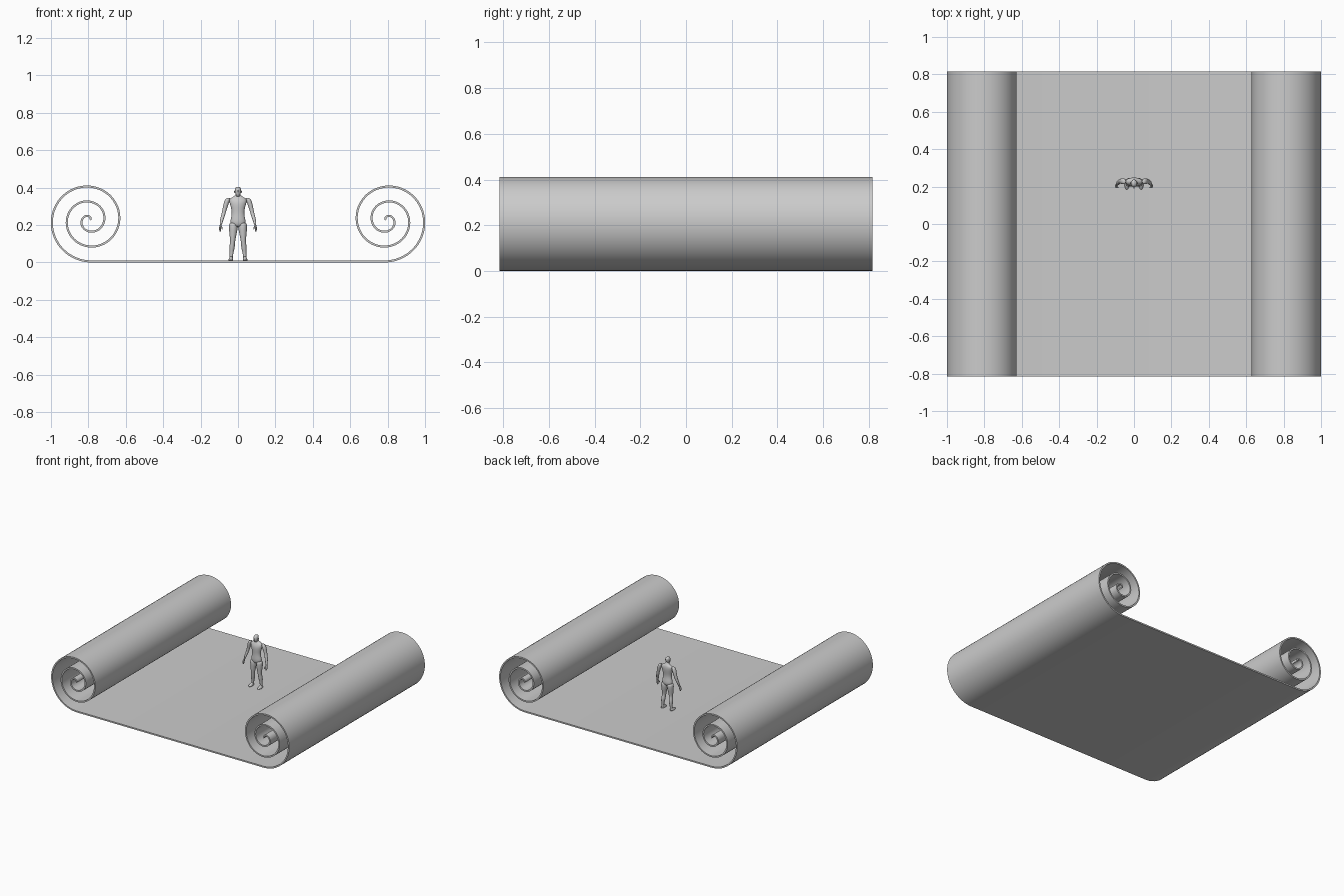
import bpy, bmesh, math

GROUND = 0.011      # top of the sheet


def finish(name, bm):
    bmesh.ops.recalc_face_normals(bm, faces=bm.faces)
    me = bpy.data.meshes.new(name)
    bm.to_mesh(me)
    bm.free()
    ob = bpy.data.objects.new(name, me)
    bpy.context.collection.objects.link(ob)
    bpy.ops.object.select_all(action='DESELECT')
    ob.select_set(True)
    bpy.context.view_layer.objects.active = ob
    return ob


# Sheet: flat middle with an Archimedean curl at each end
CX, CZ, R0, PITCH, THICK = 0.795, 0.2255, 0.22, 0.08, 0.011
STEPS = 56
curl = []
for i in range(int(STEPS * 2.7) + 1):
    t = i / STEPS
    r = R0 - PITCH * t
    a = -math.pi / 2 + t * 2 * math.pi
    curl.append((CX + r * math.cos(a), CZ + r * math.sin(a)))
profile = [(-x, z) for x, z in reversed(curl)] + curl
bm = bmesh.new()
rows = [[bm.verts.new((x, y, z)) for x, z in profile] for y in (-0.815, 0.815)]
for i in range(len(profile) - 1):
    bm.faces.new((rows[0][i], rows[0][i + 1], rows[1][i + 1], rows[1][i]))
sheet = finish("scroll_sheet", bm)
mod = sheet.modifiers.new("thickness", 'SOLIDIFY')
mod.thickness = THICK
mod.offset = 0
bpy.ops.object.modifier_apply(modifier=mod.name)
bpy.ops.object.shade_smooth_by_angle(angle=math.radians(35))


# Body parts: stacks of ellipses (x, y, z, half width, half depth)
def loft(name, rings, mirror=False, n=10):
    bm = bmesh.new()
    loops = []
    for x, y, z, rx, ry in rings:
        loops.append([bm.verts.new((x + rx * math.cos(2 * math.pi * k / n),
                                    y + ry * math.sin(2 * math.pi * k / n), z))
                      for k in range(n)])
    for a, b in zip(loops, loops[1:]):
        for k in range(n):
            bm.faces.new((a[k], a[(k + 1) % n], b[(k + 1) % n], b[k]))
    bm.faces.new(loops[0])
    bm.faces.new(loops[-1])
    ob = finish(name, bm)
    if mirror:
        ob.modifiers.new("mirror", 'MIRROR')
    sub = ob.modifiers.new("smooth", 'SUBSURF')
    sub.levels = sub.render_levels = 2
    bpy.ops.object.shade_smooth()
    return ob


loft("torso", [
    (0, .222, .190, .020, .016), (0, .224, .207, .044, .026),
    (0, .223, .228, .043, .026), (0, .221, .262, .033, .021),
    (0, .222, .295, .040, .025), (0, .224, .322, .049, .027),
    (0, .227, .340, .050, .022), (0, .228, .350, .030, .017),
    (0, .227, .357, .015, .013), (0, .224, .372, .012, .012)])
loft("head", [
    (0, .214, .352, .007, .008), (0, .213, .358, .011, .013),
    (0, .215, .370, .016, .020), (0, .217, .385, .018, .023),
    (0, .219, .397, .016, .021), (0, .220, .405, .008, .011)])
loft("ear", [
    (.017, .219, .372, .002, .003), (.019, .220, .378, .003, .004),
    (.019, .220, .385, .002, .004)], True, 6)
loft("nose", [
    (0, .193, .373, .004, .005), (0, .194, .377, .003, .005),
    (0, .196, .385, .002, .003)], False, 6)
loft("leg", [
    (.027, .223, .215, .021, .023), (.025, .223, .190, .025, .026),
    (.026, .222, .160, .022, .022), (.028, .220, .122, .015, .016),
    (.029, .222, .108, .014, .016), (.032, .227, .080, .016, .018),
    (.034, .228, .055, .011, .013), (.036, .228, .032, .009, .011),
    (.036, .228, .013, .010, .013)], True)
loft("foot", [
    (.038, .212, GROUND - .003, .013, .030), (.038, .212, .017, .014, .031),
    (.037, .217, .024, .010, .022), (.036, .225, .034, .007, .011)], True)
loft("arm", [
    (.050, .228, .346, .008, .010), (.056, .228, .336, .015, .017),
    (.064, .229, .312, .015, .016), (.071, .229, .285, .012, .013),
    (.078, .227, .258, .011, .012), (.085, .220, .235, .010, .012),
    (.091, .212, .208, .007, .008), (.092, .209, .200, .006, .008)], True)
loft("hand", [
    (.091, .210, .208, .005, .007), (.093, .207, .197, .006, .012),
    (.096, .204, .184, .006, .013), (.096, .202, .172, .005, .010),
    (.094, .201, .164, .003, .007)], True, 8)
loft("thumb", [
    (.090, .200, .197, .004, .004), (.086, .196, .188, .004, .004),
    (.085, .195, .176, .003, .003)], True, 6)
